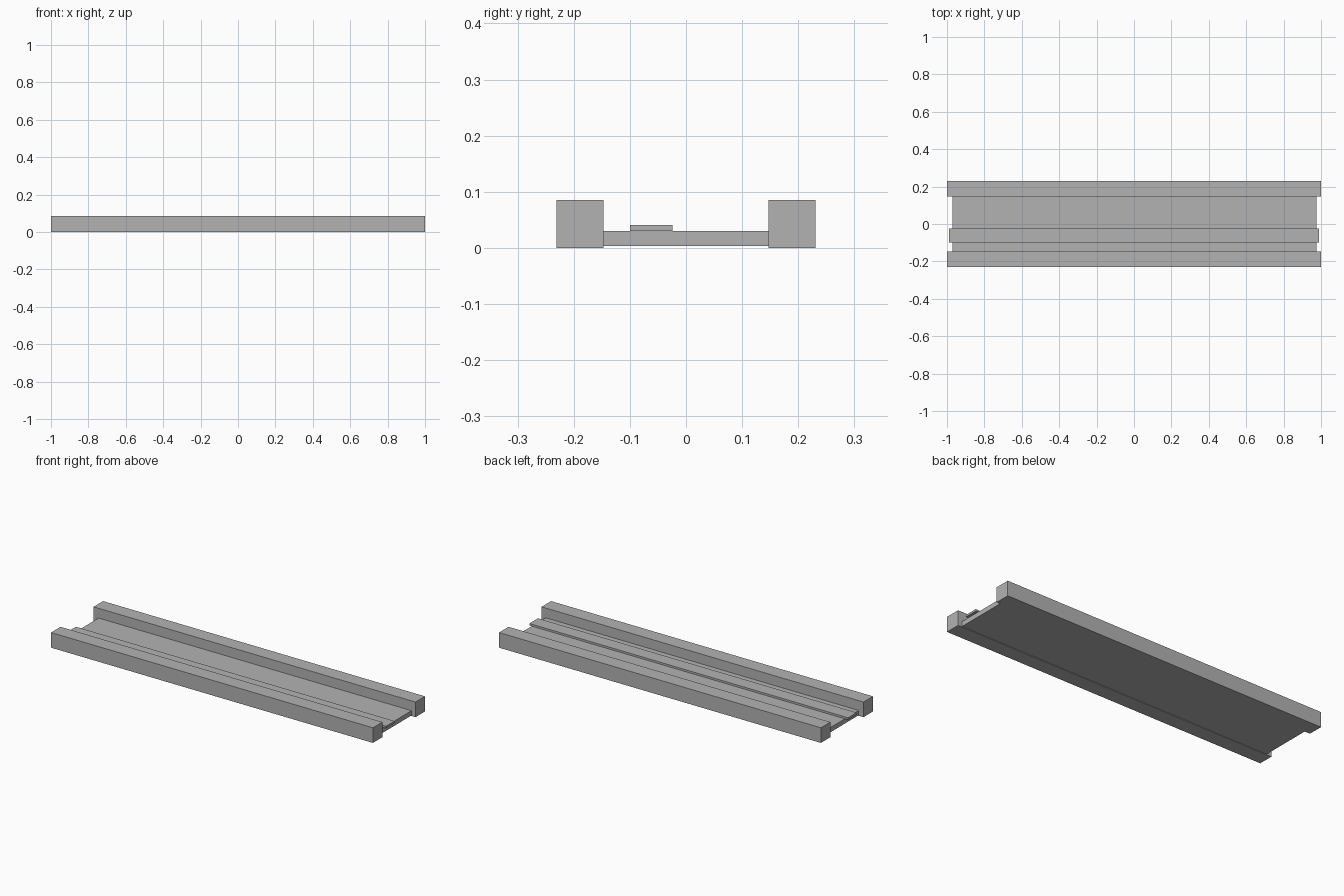
import bpy

cube = bpy.data.objects.get("Cube")
if cube:
    bpy.data.objects.remove(cube, do_unlink=True)

# Single plain grey
grey = bpy.data.materials.new("plain_grey")
grey.use_nodes = True
colour = (0.45, 0.45, 0.45, 1)
grey.diffuse_color = colour
grey.node_tree.nodes["Principled BSDF"].inputs["Base Color"].default_value = colour


def box(name, low, high):
    """Add a box spanning two opposite corners."""
    centre = [(a + b) / 2 for a, b in zip(low, high)]
    bpy.ops.mesh.primitive_cube_add(size=1, location=centre)
    part = bpy.context.object
    part.name = name
    part.scale = [b - a for a, b in zip(low, high)]
    bpy.ops.object.transform_apply(location=False, rotation=False, scale=True)
    part.data.materials.append(grey)


# Long side rails, front and back
inner, outer, top = 0.147, 0.231, 0.085
box("front_rail", (-1, -outer, 0), (1, -inner, top))
box("back_rail", (-1, inner, 0), (1, outer, top))

# Recessed panel between the rails, slightly shorter
panel_top = 0.03
box("centre_panel", (-0.97, -inner, 0.003), (0.975, inner, panel_top))

# Thin raised strip, off centre towards the front
box("raised_strip", (-0.99, -0.1, panel_top), (0.99, -0.024, 0.041))
